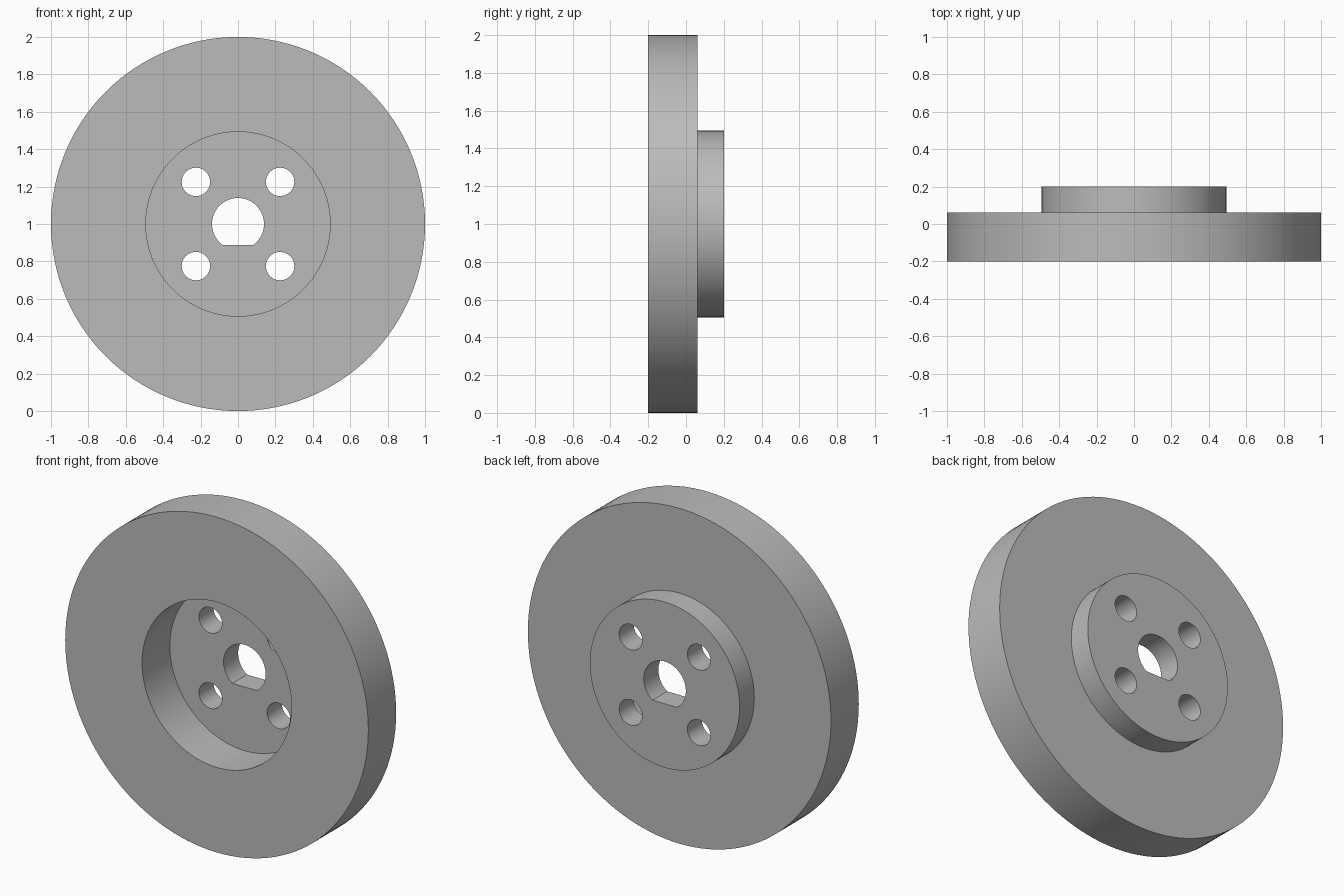
import bpy
import bmesh
from math import radians, sin, cos, pi, asin

cube = bpy.data.objects.get("Cube")
if cube:
    bpy.data.objects.remove(cube, do_unlink=True)

# Single grey material
GREY = (0.5, 0.5, 0.5, 1)
grey = bpy.data.materials.new("plain_grey")
grey.use_nodes = True
grey.diffuse_color = GREY
grey.node_tree.nodes["Principled BSDF"].inputs["Base Color"].default_value = GREY


def arc(radius, cx=0, cy=0, start=0, sweep=2 * pi, count=128):
    """Points along a circle, or along an arc including its end point."""
    steps = count if sweep >= 2 * pi else count - 1
    return [(cx + radius * cos(start + sweep * i / steps),
             cy + radius * sin(start + sweep * i / steps)) for i in range(count)]


def plate(name, outlines, front, back):
    """Extrude outlines (outer edge, then holes) between two depths along y."""
    curve = bpy.data.curves.new(name + "_outline", "CURVE")
    curve.dimensions = "2D"
    curve.fill_mode = "BOTH"
    curve.extrude = (back - front) / 2
    for outline in outlines:
        spline = curve.splines.new("POLY")
        spline.points.add(len(outline) - 1)
        for point, (x, y) in zip(spline.points, outline):
            point.co = (x, y, 0, 1)
        spline.use_cyclic_u = True
    helper = bpy.data.objects.new(name + "_outline", curve)
    bpy.context.collection.objects.link(helper)
    bpy.context.view_layer.update()
    evaluated = helper.evaluated_get(bpy.context.evaluated_depsgraph_get())
    mesh = bpy.data.meshes.new_from_object(evaluated)
    bpy.data.objects.remove(helper, do_unlink=True)

    # Weld caps to walls
    bm = bmesh.new()
    bm.from_mesh(mesh)
    bmesh.ops.remove_doubles(bm, verts=bm.verts, dist=0.00001)
    bmesh.ops.recalc_face_normals(bm, faces=bm.faces)
    bm.to_mesh(mesh)
    bm.free()
    mesh.name = name
    mesh.materials.clear()
    mesh.materials.append(grey)

    obj = bpy.data.objects.new(name, mesh)
    bpy.context.collection.objects.link(obj)
    obj.location = (0, (front + back) / 2, 1)
    obj.rotation_euler.x = radians(90)
    bpy.ops.object.select_all(action="DESELECT")
    obj.select_set(True)
    bpy.context.view_layer.objects.active = obj
    bpy.ops.object.shade_smooth_by_angle(angle=radians(30))
    return obj


FRONT, STEP, BACK = -0.2, 0.062, 0.2
HUB_RADIUS = 0.493

# Wheel rim with an open bore
plate("wheel_ring", [arc(1), arc(HUB_RADIUS)], FRONT, STEP)

# Hub with a D-shaped shaft hole and four bolt holes
SHAFT, FLAT, BOLT, SPREAD = 0.139, 0.113, 0.076, 0.225
flat_angle = asin(FLAT / SHAFT)
shaft_hole = arc(SHAFT, start=-flat_angle, sweep=pi + 2 * flat_angle, count=64)
bolt_holes = [arc(BOLT, sx * SPREAD, sy * SPREAD, count=48)
              for sx in (-1, 1) for sy in (-1, 1)]
plate("hub_flange", [arc(HUB_RADIUS + 0.001), shaft_hole] + bolt_holes, STEP, BACK)
